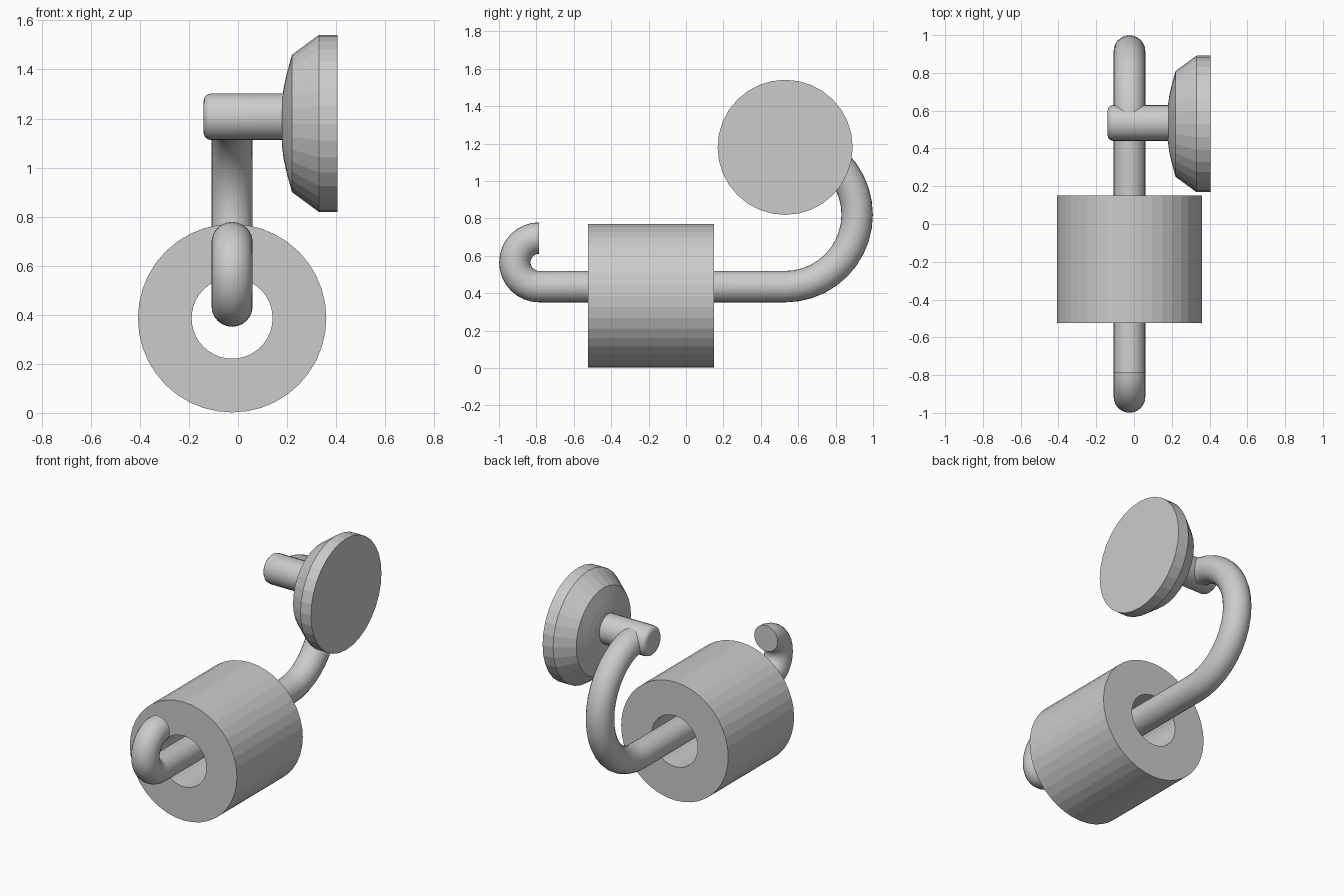
import bpy, bmesh
from math import sin, cos, pi
from mathutils import Vector, Matrix

cube = bpy.data.objects.get("Cube")
if cube:
    bpy.data.objects.remove(cube, do_unlink=True)

grey = bpy.data.materials.new("plain grey")
grey.use_nodes = True
colour = (0.6, 0.6, 0.6, 1)
grey.diffuse_color = colour
grey.node_tree.nodes["Principled BSDF"].inputs["Base Color"].default_value = colour

ROD_X = -0.024
MOUNT_Y = 0.53


def finish(name, bm):
    bmesh.ops.recalc_face_normals(bm, faces=bm.faces)
    mesh = bpy.data.meshes.new(name)
    bm.to_mesh(mesh)
    bm.free()
    mesh.materials.append(grey)
    obj = bpy.data.objects.new(name, mesh)
    bpy.context.collection.objects.link(obj)
    return obj


def skin(name, rings, closed=False):
    """Join rings of points into a surface, capped unless it closes on itself."""
    bm = bmesh.new()
    loops = [[bm.verts.new(p) for p in ring] for ring in rings]
    pairs = list(zip(loops, loops[1:]))
    if closed:
        pairs.append((loops[-1], loops[0]))
    else:
        bm.faces.new(loops[0])
        bm.faces.new(loops[-1])
    for a, b in pairs:
        for i in range(len(a)):
            j = (i + 1) % len(a)
            bm.faces.new((a[i], a[j], b[j], b[i]))
    return finish(name, bm)


def turn(name, profile, centre, axis, sides=32, closed=False):
    """Lathe (distance along axis, radius) pairs about the x or y axis."""
    rings = []
    for d, r in profile:
        ring = []
        for i in range(sides):
            u, v = r * cos(2 * pi * i / sides), r * sin(2 * pi * i / sides)
            offset = Vector((d, u, v)) if axis == "x" else Vector((u, d, v))
            ring.append(Vector(centre) + offset)
        rings.append(ring)
    return skin(name, rings, closed)


def arc(y, z, radius, start, end, steps):
    """Points in the y-z plane with the tangent angle of each."""
    out = []
    for i in range(steps + 1):
        a = start + (end - start) * i / steps
        out.append((y + radius * cos(a), z + radius * sin(a), a))
    return out


# Bent rod: small front hook, straight bar, large rear bend
path = arc(-0.785, 0.565, 0.13, pi / 2, 3 * pi / 2, 16)
path += arc(MOUNT_Y, 0.82, 0.385, -pi / 2, pi / 2, 20)
rings = []
for y, z, a in path:
    radial = Vector((0, cos(a), sin(a)))
    # keep the cross-section from flipping between the two bends
    ring = []
    for i in range(24):
        t = 2 * pi * i / 24
        ring.append(Vector((ROD_X, y, z)) + 0.084 * (cos(t) * radial + Vector((sin(t), 0, 0))))
    rings.append(ring)
rod = skin("bent_rod", rings)
rod.data.shade_smooth()

# Paper roll with open core
turn("paper_roll", [(-0.525, 0.165), (-0.525, 0.384), (0.15, 0.384), (0.15, 0.165)],
     (ROD_X, 0, 0.386), "y", 40, closed=True)

# Mounting post with a rounded free end
post = turn("mounting_post",
            [(-0.14, 0.066), (-0.136, 0.08), (-0.125, 0.091), (-0.11, 0.095), (0.22, 0.095)],
            (0, MOUNT_Y + 0.005, 1.207), "x", 24)
post.data.shade_smooth()

# Wall plate with a bevelled rim and shallow dome
turn("wall_plate",
     [(0.18, 0.1), (0.187, 0.15), (0.198, 0.2), (0.22, 0.28), (0.33, 0.361), (0.405, 0.361)],
     (0, MOUNT_Y, 1.18), "x", 32)

# Soft shading with crisp edges on the rod and post
bpy.ops.object.select_all(action="DESELECT")
for obj in (rod, post):
    obj.select_set(True)
    bpy.context.view_layer.objects.active = obj
bpy.ops.object.shade_smooth_by_angle(angle=pi / 6)
